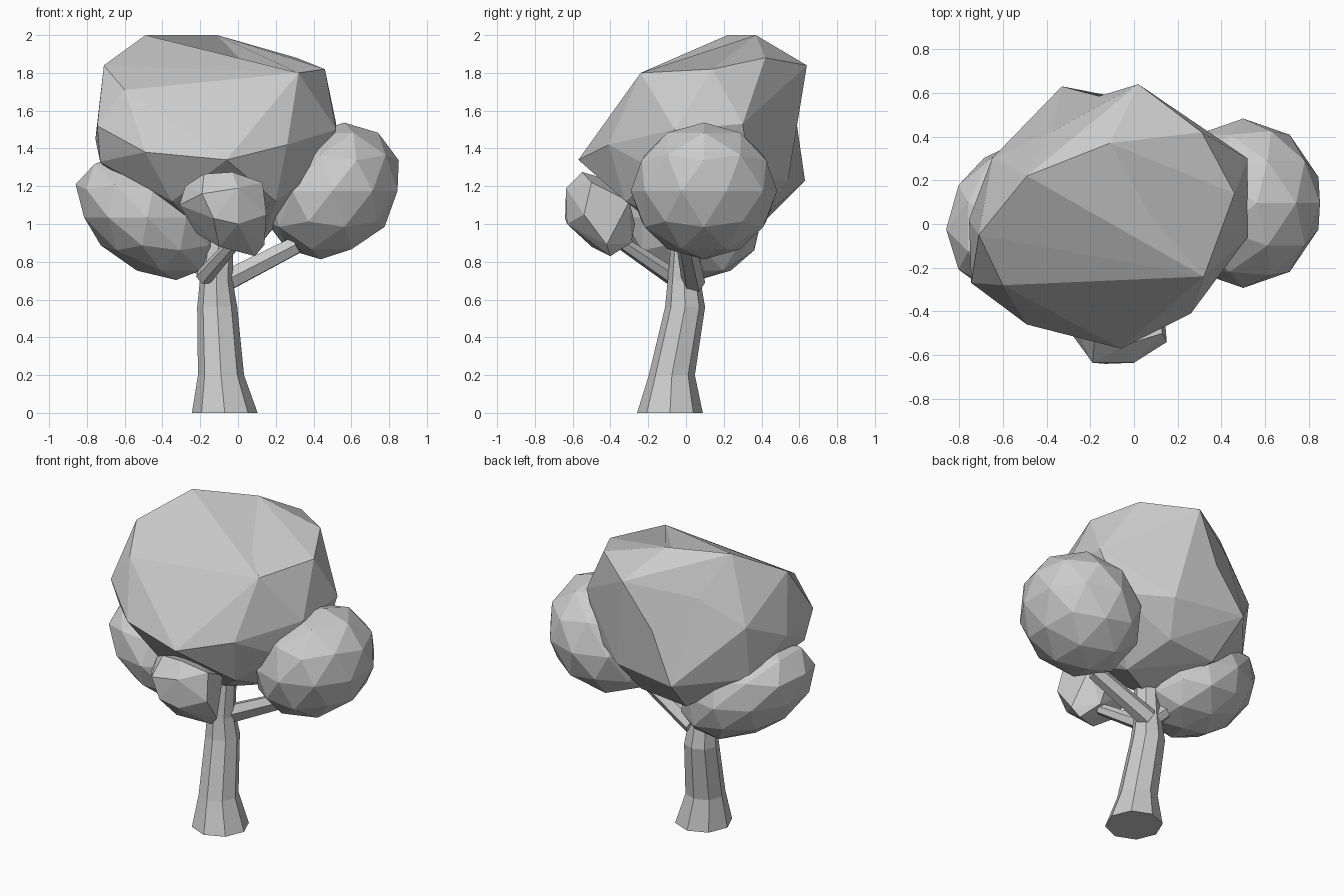
import bpy
import bmesh
import math
from mathutils import Matrix, Vector

default = bpy.data.objects.get("Cube")
if default:
    bpy.data.objects.remove(default, do_unlink=True)

# Single flat clay colour
GREY = (0.6, 0.6, 0.6, 1.0)
clay = bpy.data.materials.new("plain_grey")
clay.use_nodes = True
clay.diffuse_color = GREY
clay.node_tree.nodes["Principled BSDF"].inputs["Base Color"].default_value = GREY


def finish(bm, name):
    """Turn a bmesh into a flat shaded object."""
    bmesh.ops.recalc_face_normals(bm, faces=bm.faces)
    mesh = bpy.data.meshes.new(name)
    bm.to_mesh(mesh)
    bm.free()
    mesh.materials.append(clay)
    obj = bpy.data.objects.new(name, mesh)
    bpy.context.collection.objects.link(obj)
    return obj


def limb(name, stations, sides, upright=False):
    """Loft a tapered limb through (x, y, z, radius) stations."""
    bm = bmesh.new()
    start, end = Vector(stations[0][:3]), Vector(stations[-1][:3])
    axis = Vector((0, 0, 1)) if upright else end - start
    turn = axis.to_track_quat("Z", "Y")
    rings = []
    for x, y, z, radius in stations:
        ring = []
        for i in range(sides):
            a = math.tau * i / sides
            offset = turn @ Vector((math.cos(a), math.sin(a), 0)) * radius
            ring.append(bm.verts.new(Vector((x, y, z)) + offset))
        rings.append(ring)
    for low, high in zip(rings, rings[1:]):
        for i in range(sides):
            j = (i + 1) % sides
            bm.faces.new((low[i], low[j], high[j], high[i]))
    bm.faces.new(rings[0][::-1])
    bm.faces.new(rings[-1])
    return finish(bm, name)


def leaf_ball(name, centre, size, lean, swing=0):
    """Faceted ball, leaning with height and swung backward along x."""
    bm = bmesh.new()
    bmesh.ops.create_icosphere(bm, subdivisions=2, radius=1.02)
    shape = Matrix.Diagonal((*size, 1))
    shape[0][2], shape[1][2] = lean
    shape[1][0] = swing
    bm.transform(Matrix.Translation(centre) @ shape)
    return finish(bm, name)


def leaf_hull(name, corners, dents=()):
    """Chiselled leaf mass wrapped around corner points, then dented."""
    bm = bmesh.new()
    for corner in corners:
        bm.verts.new(corner)
    hull = bmesh.ops.convex_hull(bm, input=bm.verts)
    loose = [v for v in hull["geom_interior"] if isinstance(v, bmesh.types.BMVert)]
    bmesh.ops.delete(bm, geom=loose, context="VERTS")
    for dent in map(Vector, dents):
        edge = min(bm.edges, key=lambda e: ((e.verts[0].co + e.verts[1].co) / 2 - dent).length)
        split = bmesh.ops.subdivide_edges(bm, edges=[edge], cuts=1)
        for v in split["geom_inner"]:
            if isinstance(v, bmesh.types.BMVert):
                v.co = dent
    return finish(bm, name)


# Bent trunk with a flared foot
limb("trunk", [
    (-0.07, -0.085, 0, 0.174),
    (-0.09, -0.075, 0.2, 0.122),
    (-0.11, -0.005, 0.56, 0.106),
    (-0.115, -0.01, 0.7, 0.087),
    (-0.1, 0, 0.95, 0.075),
], 8, upright=True)

# Branches reaching into the side leaf masses
limb("left_branch", [(-0.08, 0.04, 0.69, 0.062), (0.31, 0.0, 0.89, 0.052)], 6)
limb("front_branch", [(-0.18, -0.07, 0.72, 0.048), (-0.02, -0.34, 0.9, 0.036)], 6)
limb("right_branch", [(-0.12, 0.02, 0.7, 0.05), (-0.35, 0.1, 0.92, 0.04)], 6)

# Side leaf masses
leaf_ball("left_leaves", (0.5, 0.095, 1.175), (0.355, 0.38, 0.355), (0.06, 0))
leaf_ball("right_leaves", (-0.48, 0.035, 1.035), (0.345, 0.36, 0.325), (-0.15, -0.03), 0.05)
leaf_hull("front_leaves", [
    (-0.31, -0.47, 1.1), (-0.28, -0.45, 1.2), (-0.18, -0.53, 1.265), (-0.03, -0.55, 1.275),
    (0.13, -0.5, 1.22), (0.15, -0.54, 1.05), (0.14, -0.42, 0.89), (0.09, -0.4, 0.83),
    (-0.1, -0.5, 0.88), (-0.22, -0.41, 0.95), (-0.19, -0.635, 1.16), (0, -0.635, 1.19),
    (0, -0.63, 1), (-0.13, -0.64, 1.03), (-0.2, -0.31, 1.05), (0, -0.27, 1),
    (0.1, -0.3, 1.12), (-0.1, -0.36, 1.22), (0.02, -0.29, 0.9),
])

# Large crown with a sloping front
leaf_hull("crown", [
    # top ridge
    (-0.49, 0.22, 2), (-0.11, 0.37, 2), (0.31, 0.42, 1.88), (0.46, 0.14, 1.82),
    (0.02, 0.64, 1.84), (0.32, -0.24, 1.8), (-0.71, -0.05, 1.84), (-0.6, -0.28, 1.71),
    # widest belt
    (0.52, 0.3, 1.53), (0.52, -0.06, 1.5), (0.26, -0.41, 1.42), (-0.06, -0.57, 1.34),
    (-0.49, -0.46, 1.38), (-0.745, -0.27, 1.52), (-0.755, 0.02, 1.45),
    (-0.65, 0.3, 1.58), (-0.38, 0.42, 1.75),
    # lower edge
    (-0.33, 0.63, 1.23), (0.13, 0.54, 1.23), (0.41, 0.34, 1.25), (0.42, -0.15, 1.28),
    (0.2, -0.32, 1.12), (-0.35, -0.32, 1.12), (-0.73, -0.2, 1.33), (-0.64, 0.25, 1.22),
    # underside
    (-0.28, 0.4, 1.0), (0.05, 0.4, 1.03), (-0.12, 0, 0.87), (0.14, 0.1, 0.92),
], [(0.08, 0.03, 1.8), (-0.16, 0.585, 1.54)])
